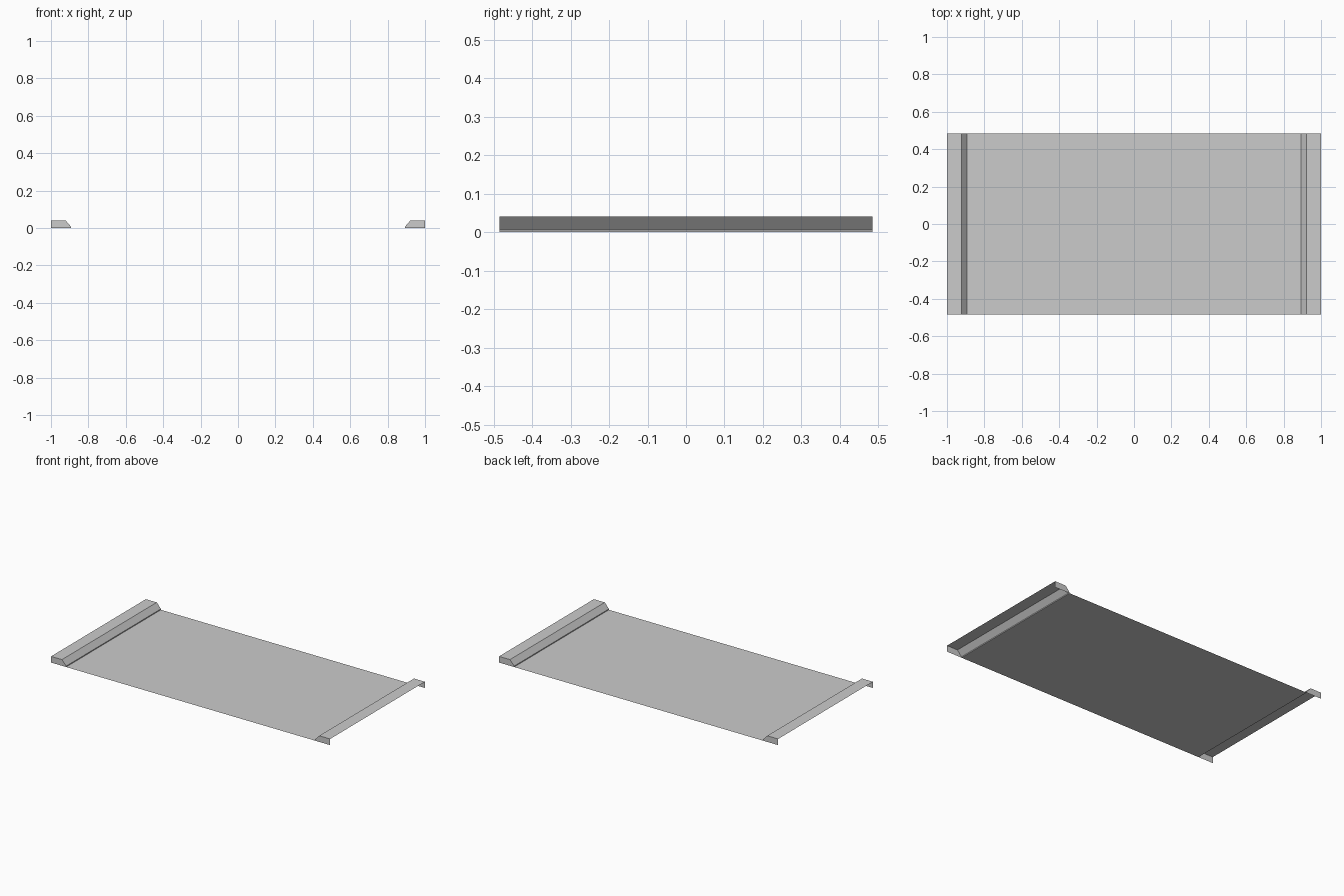
import bpy

if "Cube" in bpy.data.objects:
    bpy.data.objects.remove(bpy.data.objects["Cube"])

HALF_DEPTH = 0.485
# End rail section: open outside and underneath, with a small lip at the foot
RAIL = [(1.0, 0.04), (0.922, 0.04), (0.892, 0.006), (0.892, 0.0)]


def make_object(name, verts, faces):
    mesh = bpy.data.meshes.new(name)
    mesh.from_pydata(verts, [], faces)
    obj = bpy.data.objects.new(name, mesh)
    bpy.context.collection.objects.link(obj)
    return obj


# Thin flat base panel between the rails
foot = RAIL[-1][0]
make_object("base_panel",
            [(x * foot, y * HALF_DEPTH, 0)
             for x, y in ((-1, -1), (1, -1), (1, 1), (-1, 1))],
            [(0, 1, 2, 3)])

# Raised hollow rails, rotated copies of each other, with capped ends
section = RAIL + [(1.0, 0.0)]
n = len(section)
for name, s in (("right_rail", 1), ("left_rail", -1)):
    verts = [(s * x, s * y, z) for y in (-HALF_DEPTH, HALF_DEPTH)
             for x, z in section]
    strips = [(i, i + 1, i + 1 + n, i + n) for i in range(len(RAIL) - 1)]
    caps = [tuple(reversed(range(n))), tuple(range(n, 2 * n))]
    caps = [tuple(reversed(c)) for c in caps]
    strips = [tuple(reversed(f)) for f in strips]
    rail = make_object(name, verts, strips + caps)
    # Make the top face point upwards and the caps outwards
    for poly in rail.data.polygons:
        c, nrm = poly.center, poly.normal
        if abs(nrm.y) > 0.9:
            wrong = nrm.y * c.y < 0
        elif abs(nrm.z) > 0.1:
            wrong = nrm.z < 0
        else:
            wrong = nrm.x * c.x > 0
        if wrong:
            poly.flip()
